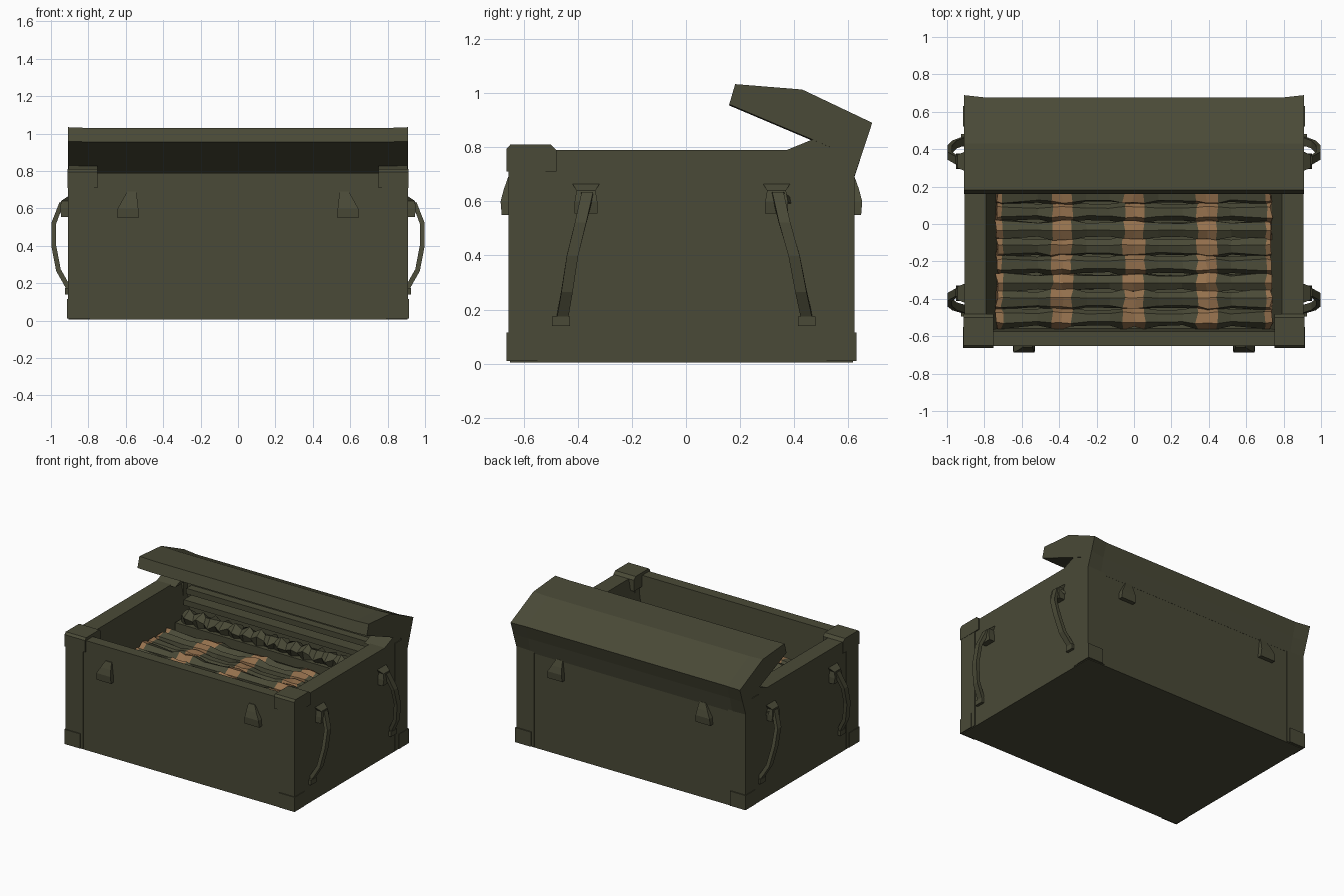
import bpy, bmesh, math, random
from mathutils import Vector

random.seed(4)
cube = bpy.data.objects.get("Cube")
if cube:
    bpy.data.objects.remove(cube, do_unlink=True)


def material(name, rgb):
    m = bpy.data.materials.new(name)
    m.use_nodes = True
    m.diffuse_color = (*rgb, 1)
    m.node_tree.nodes["Principled BSDF"].inputs["Base Color"].default_value = (*rgb, 1)
    return m


olive = material("olive drab", (0.068, 0.068, 0.038))
tan = material("tan binding", (0.30, 0.165, 0.075))


def finish(name, bm, mats=(olive,)):
    bmesh.ops.recalc_face_normals(bm, faces=bm.faces[:])
    mesh = bpy.data.meshes.new(name)
    bm.to_mesh(mesh)
    bm.free()
    for m in mats:
        mesh.materials.append(m)
    ob = bpy.data.objects.new(name, mesh)
    bpy.context.collection.objects.link(ob)
    return ob


def box(name, lo, hi):
    bm = bmesh.new()
    bmesh.ops.create_cube(bm, size=1)
    for v in bm.verts:
        v.co = [lo[i] if v.co[i] < 0 else hi[i] for i in range(3)]
    return finish(name, bm)


def loft(name, rings, mats=(olive,), rule=None):
    """Skin a list of equal-sized closed rings and cap both ends."""
    bm = bmesh.new()
    loops = [[bm.verts.new(p) for p in ring] for ring in rings]
    n = len(loops[0])
    for a, b in zip(loops, loops[1:]):
        for i in range(n):
            j = (i + 1) % n
            bm.faces.new((a[i], a[j], b[j], b[i]))
    bm.faces.new(loops[0])
    bm.faces.new(loops[-1])
    if rule:
        for f in bm.faces:
            f.material_index = rule(f.calc_center_median())
    return finish(name, bm, mats)


# Hollow crate body with tapered inner walls
bm = bmesh.new()
bmesh.ops.create_cube(bm, size=1)
for v in bm.verts:
    v.co = (math.copysign(0.905, v.co.x), -0.652 if v.co.y < 0 else 0.618,
            0.005 if v.co.z < 0 else 0.79)
bm.faces.ensure_lookup_table()
top = max(bm.faces, key=lambda f: f.calc_center_median().z)
bmesh.ops.inset_individual(bm, faces=[top], thickness=0.1)
for v in top.verts:
    v.co.x = math.copysign(0.79, v.co.x)
    v.co.y = -0.575 if v.co.y < 0 else 0.53
ext = bmesh.ops.extrude_discrete_faces(bm, faces=[top])["faces"][0]
for v in ext.verts:
    v.co.x = math.copysign(0.73, v.co.x)
    v.co.y = -0.56 if v.co.y < 0 else 0.52
    v.co.z = 0.44
finish("crate_body", bm)

# Corner posts, raised front caps and foot plates
for s, side in ((-1, "right"), (1, "left")):
    x0, x1 = sorted((s * 0.77, s * 0.91))
    box(f"front_{side}_post", (x0, -0.657, 0.01), (x1, -0.52, 0.795))
    box(f"rear_{side}_post", (x0, 0.48, 0.01), (x1, 0.623, 0.78))
    for y0, y1, end in ((-0.664, -0.55, "front"), (0.52, 0.631, "rear")):
        f0, f1 = sorted((s * 0.79, s * 0.914))
        box(f"{end}_{side}_foot", (f0, y0, 0.01), (f1, y1, 0.115))
    cap = [(-0.664, 0.71), (-0.664, 0.795), (-0.65, 0.81), (-0.5, 0.81), (-0.48, 0.79), (-0.48, 0.71)]
    loft(f"front_{side}_cap", [[(x, y, z) for y, z in cap] for x in (s * 0.75, s * 0.912)])
    hinge = [(0.36, 0.785), (0.47, 0.83), (0.6, 0.83), (0.6, 0.785)]
    loft(f"{side}_hinge", [[(x, y, z) for y, z in hinge] for x in (s * 0.75, s * 0.905)])

# Open lid, slightly flared at its rear ends
lid = [(0.16, 0.955), (0.182, 1.03), (0.43, 1.01), (0.677, 0.887), (0.645, 0.79), (0.62, 0.68),
       (0.57, 0.70), (0.55, 0.79)]
flare = [(y + 0.012 if y > 0.62 else y, z + 0.004) for y, z in lid]
loft("lid", [[(x, y, z) for y, z in prof]
             for x, prof in ((-0.91, flare), (-0.8, lid), (0.8, lid), (0.91, flare))])


# Latches on the front and the rear
def latch(name, x, wall, out):
    def ring(w, d, z, lean=0):
        return [(x + lean - w, wall - out * 0.01, z), (x + lean + w, wall - out * 0.01, z),
                (x + lean + w, wall + out * d, z), (x + lean - w, wall + out * d, z)]
    inward = -math.copysign(0.02, x)
    loft(name, [ring(0.058, 0.03, 0.55), ring(0.055, 0.034, 0.60), ring(0.04, 0.022, 0.645, inward / 2),
                ring(0.025, 0.006, 0.69, inward)])


for s, side in ((-1, "right"), (1, "left")):
    latch(f"front_{side}_latch", s * 0.588, -0.652, 1 * -1)
    latch(f"rear_{side}_latch", s * 0.588, 0.618, 1)

# Bent carrying straps with a bracket, two on each end
for s, side in ((-1, "right"), (1, "left")):
    for end, path in (("front", (-0.39, -0.365, -0.39, -0.42, -0.44, -0.46)),
                      ("rear", (0.37, 0.34, 0.365, 0.40, 0.425, 0.45))):
        xs = (0.895, 0.945, 0.985, 0.985, 0.96, 0.895)
        zs = (0.60, 0.625, 0.52, 0.40, 0.27, 0.155)
        rings = []
        pts = [Vector((s * x, y, z)) for x, y, z in zip(xs, path, zs)]
        for i, p in enumerate(pts):
            t = (pts[min(i + 1, 5)] - pts[max(i - 1, 0)]).normalized()
            wide = Vector((0, 1, 0))
            thick = t.cross(wide).normalized() * 0.013
            wide = wide * 0.021
            rings.append([p - wide - thick, p + wide - thick, p + wide + thick, p - wide + thick])
        loft(f"{end}_{side}_strap", rings)
        c = path[1] - 0.005
        loft(f"{end}_{side}_bracket", [
            [(s * 0.9, c - w, z), (s * 0.9, c + w, z), (s * x, c + w, z), (s * x, c - w, z)]
            for w, x, z in ((0.042, 0.945, 0.555), (0.042, 0.952, 0.60), (0.035, 0.945, 0.64), (0.05, 0.908, 0.665))])
        c = path[5]
        box(f"{end}_{side}_lower_bracket", (min(s * 0.9, s * 0.925), c - 0.035, 0.14),
            (max(s * 0.9, s * 0.925), c + 0.03, 0.175))

# Rows of packed tubes, tied with tan bands
bands = (-0.73, -0.385, 0.0, 0.39, 0.73)


def on_band(p):
    return int(any(abs(p.x - b) < (0.058 if abs(b) < 0.7 else 0.03) for b in bands))


def tube_row(name, y, z, phase):
    xs = [-0.735, -0.705]
    for b in bands[1:4]:
        xs += [b - 0.13, b - 0.055, b, b + 0.055, b + 0.13]
    xs += [0.705, 0.735]
    rings = []
    for x in xs:
        near = any(abs(x - b) < 0.06 for b in bands)
        r = 0.056 if near else 0.042
        rough = 0.010 if near else 0.004
        rings.append([(x + random.uniform(-rough, rough), y + math.cos(a) * rr, z + math.sin(a) * rr)
                      for a, rr in ((phase + k * math.tau / 6, r + random.uniform(-rough, rough))
                                    for k in range(6))])
    loft(name, rings, (olive, tan), on_band)


for i in range(9):
    tube_row(f"tube_row_{i + 1}", -0.50 + 0.094 * i, 0.485 + 0.012 * (i % 2), 0.3 * (i % 3))

# Rear shelf, wall rails and the braided belt lying on the shelf
box("rear_shelf", (-0.73, 0.33, 0.43), (0.73, 0.525, 0.55))
box("rear_upper_rail", (-0.74, 0.47, 0.70), (0.74, 0.535, 0.74))
box("rear_lower_rail", (-0.74, 0.44, 0.63), (0.74, 0.53, 0.67))
belt = []
for i in range(31):
    x = -0.7 + i * 1.4 / 30
    r = 0.062 if i % 2 else 0.04
    belt.append([(x + random.uniform(-0.012, 0.012), 0.385 + math.cos(a) * r,
                  0.585 + math.sin(a) * r) for a in (0.35 * i % 0.9 + k * math.tau / 5 for k in range(5))])
loft("braided_belt", belt)
